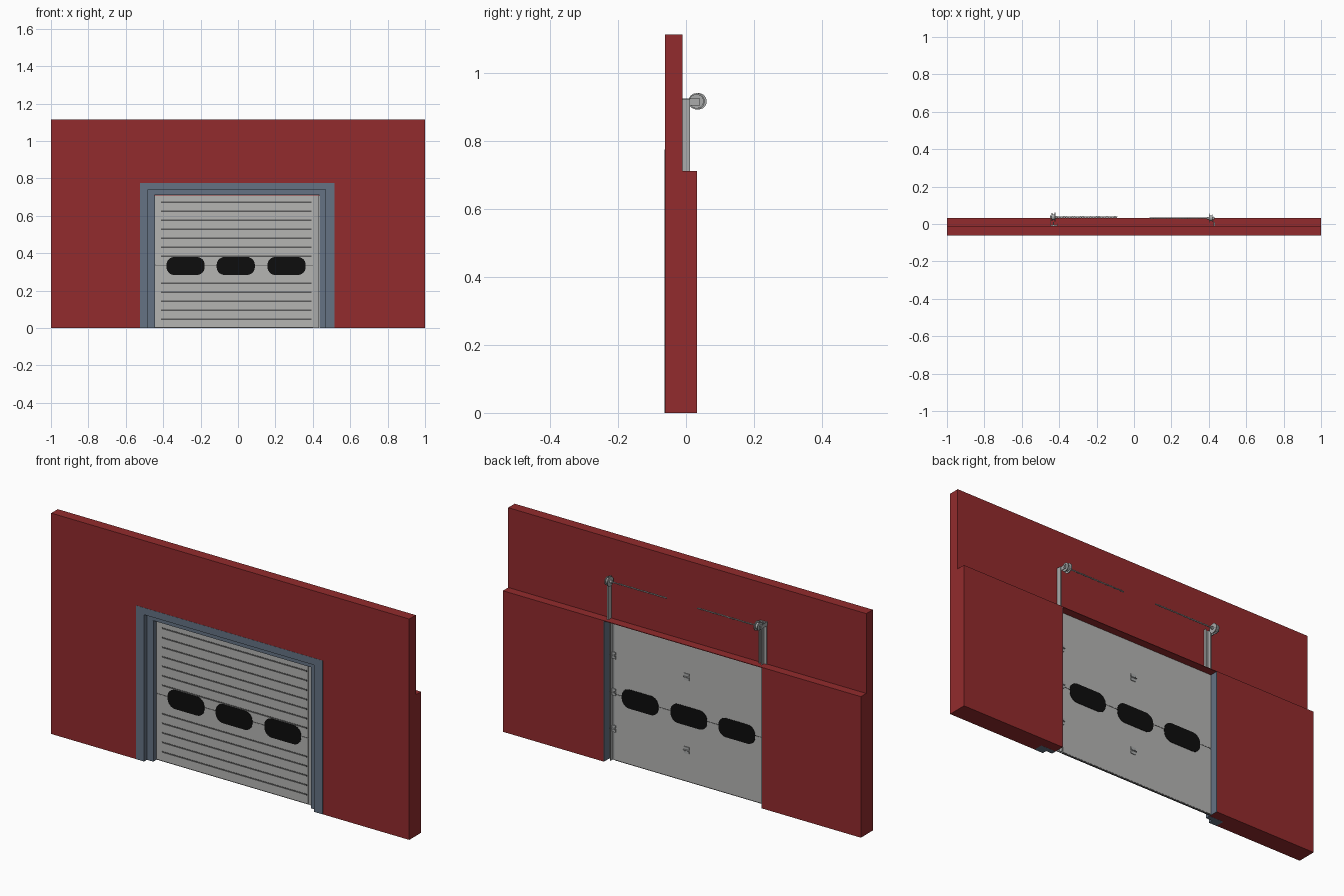
import bpy, bmesh, math
from mathutils import Matrix, Vector

cube = bpy.data.objects.get("Cube")
if cube:
    bpy.data.objects.remove(cube, do_unlink=True)


def material(name, r, g, b):
    m = bpy.data.materials.new(name)
    m.diffuse_color = (r, g, b, 1)
    m.use_nodes = True
    m.node_tree.nodes["Principled BSDF"].inputs["Base Color"].default_value = (r, g, b, 1)
    return m


RED = material("brick red", 0.29, 0.024, 0.026)
BLUE = material("slate blue", 0.13, 0.17, 0.23)
PANEL = material("panel grey", 0.46, 0.46, 0.45)
GROOVE = material("groove grey", 0.1, 0.1, 0.1)
STEEL = material("steel", 0.4, 0.41, 0.41)
BLACK = material("window black", 0.004, 0.004, 0.004)


def finish(name, bm, mat, smooth=False):
    bmesh.ops.recalc_face_normals(bm, faces=bm.faces)
    me = bpy.data.meshes.new(name)
    bm.to_mesh(me)
    bm.free()
    ob = bpy.data.objects.new(name, me)
    bpy.context.collection.objects.link(ob)
    me.materials.append(mat)
    if smooth:
        activate(ob)
        bpy.ops.object.shade_smooth_by_angle(angle=math.radians(40))
    return ob


def activate(ob):
    bpy.ops.object.select_all(action="DESELECT")
    ob.select_set(True)
    bpy.context.view_layer.objects.active = ob


def add_box(bm, x0, x1, y0, y1, z0, z1):
    size = Matrix.Diagonal((x1 - x0, y1 - y0, z1 - z0, 1))
    mid = Matrix.Translation(((x0 + x1) / 2, (y0 + y1) / 2, (z0 + z1) / 2))
    bmesh.ops.create_cube(bm, size=1, matrix=mid @ size)


def add_rod(bm, x0, x1, y, z, r, sides=24):
    mat = Matrix.Translation(((x0 + x1) / 2, y, z)) @ Matrix.Rotation(math.pi / 2, 4, "Y")
    bmesh.ops.create_cone(bm, cap_ends=True, segments=sides, radius1=r, radius2=r,
                          depth=abs(x1 - x0), matrix=mat)


def boxes(name, mat, *dims):
    bm = bmesh.new()
    for d in dims:
        add_box(bm, *d)
    return finish(name, bm, mat)


def prism(name, points, offset, mat):
    """Extrude a flat outline along an offset."""
    bm = bmesh.new()
    face = bm.faces.new([bm.verts.new(p) for p in points])
    grown = bmesh.ops.extrude_face_region(bm, geom=[face], use_keep_orig=True)["geom"]
    bmesh.ops.translate(bm, vec=offset,
                        verts=[v for v in grown if isinstance(v, bmesh.types.BMVert)])
    return finish(name, bm, mat)


# Opening steps: left edge, right edge, top
OUTER = (-0.525, 0.517, 0.776)
MIDDLE = (-0.481, 0.469, 0.741)
INNER = (-0.447, 0.437, 0.712)
FRONT, BACK, LEDGE = -0.062, 0.033, -0.01


def u_frame(name, out, inn, y0, y1):
    outline = [(out[0], 0), (out[0], out[2]), (out[1], out[2]), (out[1], 0),
               (inn[1], 0), (inn[1], inn[2]), (inn[0], inn[2]), (inn[0], 0)]
    prism(name, [(x, y0, z) for x, z in outline], (0, y1 - y0, 0), BLUE)


# Wall with a stepped back, cut for the doorway and the frame recess
section = [(FRONT, 0), (BACK, 0), (BACK, 0.712), (LEDGE, 0.712), (LEDGE, 1.115), (FRONT, 1.115)]
wall = prism("wall", [(-1, y, z) for y, z in section], (2, 0, 0), RED)
cuts = [(INNER[0], INNER[1], -0.2, 0.2, -0.1, 0.709),
        (OUTER[0], OUTER[1], -0.2, -0.016, -0.1, OUTER[2])]
for cut in cuts:
    cutter = boxes("opening_cutter", RED, cut)
    cutter.hide_render = True
    mod = wall.modifiers.new("opening", "BOOLEAN")
    mod.operation, mod.solver, mod.object = "DIFFERENCE", "EXACT", cutter
    activate(wall)
    bpy.ops.object.modifier_apply(modifier=mod.name)
    bpy.data.objects.remove(cutter, do_unlink=True)

# Stepped door frame and the lining of the side reveals
u_frame("outer_frame", OUTER, MIDDLE, FRONT - 0.0008, -0.04)
u_frame("inner_frame", OUTER, INNER, -0.04, -0.0165)
boxes("jamb_lining", BLUE,
      (INNER[0], INNER[0] + 0.002, -0.04, BACK, 0, 0.709),
      (INNER[1] - 0.002, INNER[1], -0.04, BACK, 0, 0.709))

# Sectional door: lower and upper leaves with a seam at window height
D0, D1, SEAM = -0.014, -0.006, 0.336
boxes("door_panel", PANEL,
      (-0.445, 0.402, D0, D1, 0.005, SEAM - 0.002),
      (-0.445, 0.402, D0, D1, SEAM + 0.002, 0.711))
boxes("door_seam", GROOVE, (-0.44, 0.4, D0 + 0.001, D1 - 0.001, SEAM - 0.003, SEAM + 0.003))
boxes("bottom_seal", GROOVE, (-0.445, 0.402, D0 + 0.001, D1 - 0.001, 0, 0.005))

# Horizontal ribs across the front
ribs = [0.048 * i for i in range(1, 15) if i not in (6, 7)]
boxes("door_grooves", GROOVE,
      *[(-0.413, 0.394, D0 - 0.0015, D0 + 0.001, z - 0.0035, z + 0.0035) for z in ribs])

# Rounded windows, visible from both sides
for i, cx in enumerate((-0.28, -0.012, 0.26)):
    outline = []
    for k, (sx, sz) in enumerate(((1, 1), (-1, 1), (-1, -1), (1, -1))):
        for s in range(9):
            a = (k + s / 8) * math.pi / 2
            outline.append((cx + sx * 0.06 + 0.042 * math.cos(a), D0 - 0.002,
                            0.332 + sz * 0.006 + 0.042 * math.sin(a)))
    prism("window_%d" % (i + 1), outline, (0, D1 - D0 + 0.004, 0), BLACK)

# Vertical tracks rising behind the wall
boxes("left_track", STEEL,
      (0.402, 0.434, -0.012, -0.009, 0, 0.708),
      (0.415, 0.418, -0.014, 0.008, 0, 0.708),
      (0.424, 0.432, -0.01, 0.012, 0.712, 0.925))
boxes("right_track", STEEL,
      (-0.446, -0.408, -0.01, -0.006, 0.712, 0.925),
      (-0.432, -0.428, -0.01, 0.012, 0.712, 0.925),
      (-0.412, -0.408, -0.01, 0.004, 0.712, 0.925))

# Hinges on the back of the door
for name, x, heights in (("centre_hinge", 0, (0.16, 0.53)),
                         ("edge_hinge", 0.41, (0.16, 0.345, 0.53))):
    bm = bmesh.new()
    for z in heights:
        for s in (-1, 1):
            add_box(bm, x - 0.014, x + 0.014, D1 - 0.003, D1 + 0.003,
                    z + s * 0.011 - 0.006, z + s * 0.011 + 0.006)
        add_box(bm, x - 0.005, x + 0.005, D1 - 0.003, D1 + 0.003, z - 0.01, z + 0.01)
        add_rod(bm, x - 0.016, x + 0.016, D1 + 0.004, z, 0.003, 10)
    finish(name + "s", bm, STEEL)

# Cable drums, wall brackets, shafts and springs
AXLE = 0.918
for side, x, y, end in (("left", 0.41, 0.031, 0.085), ("right", -0.43, 0.037, -0.09)):
    s = 1 if x > 0 else -1
    bm = bmesh.new()
    for dx, r in ((-0.008, 0.024), (0.008, 0.021)):
        add_rod(bm, x + s * dx - 0.002, x + s * dx + 0.002, y, AXLE, r)
    add_rod(bm, x - 0.008, x + 0.008, y, AXLE, 0.015)
    add_rod(bm, x - 0.02, x + 0.02, y, AXLE, 0.007)
    finish(side + "_drum", bm, STEEL, True)
    boxes(side + "_bracket", STEEL,
          (x + s * 0.014, x + s * 0.017, LEDGE, y + 0.01, AXLE - 0.012, AXLE + 0.008))
    bm = bmesh.new()
    add_rod(bm, min(x, end), max(x, end), y, AXLE, 0.0025, 12)
    finish(side + "_shaft", bm, STEEL, True)

    curve = bpy.data.curves.new(side + "_spring", "CURVE")
    curve.dimensions = "3D"
    curve.bevel_depth, curve.bevel_resolution = 0.0009, 0
    line = curve.splines.new("POLY")
    count = 320
    line.points.add(count - 1)
    for k, p in enumerate(line.points):
        a = k * math.pi / 4
        t = k / (count - 1)
        p.co = (x + (end - x) * t, y + 0.004 * math.cos(a), AXLE + 0.004 * math.sin(a), 1)
    curve.materials.append(STEEL)
    bpy.context.collection.objects.link(bpy.data.objects.new(side + "_spring", curve))
